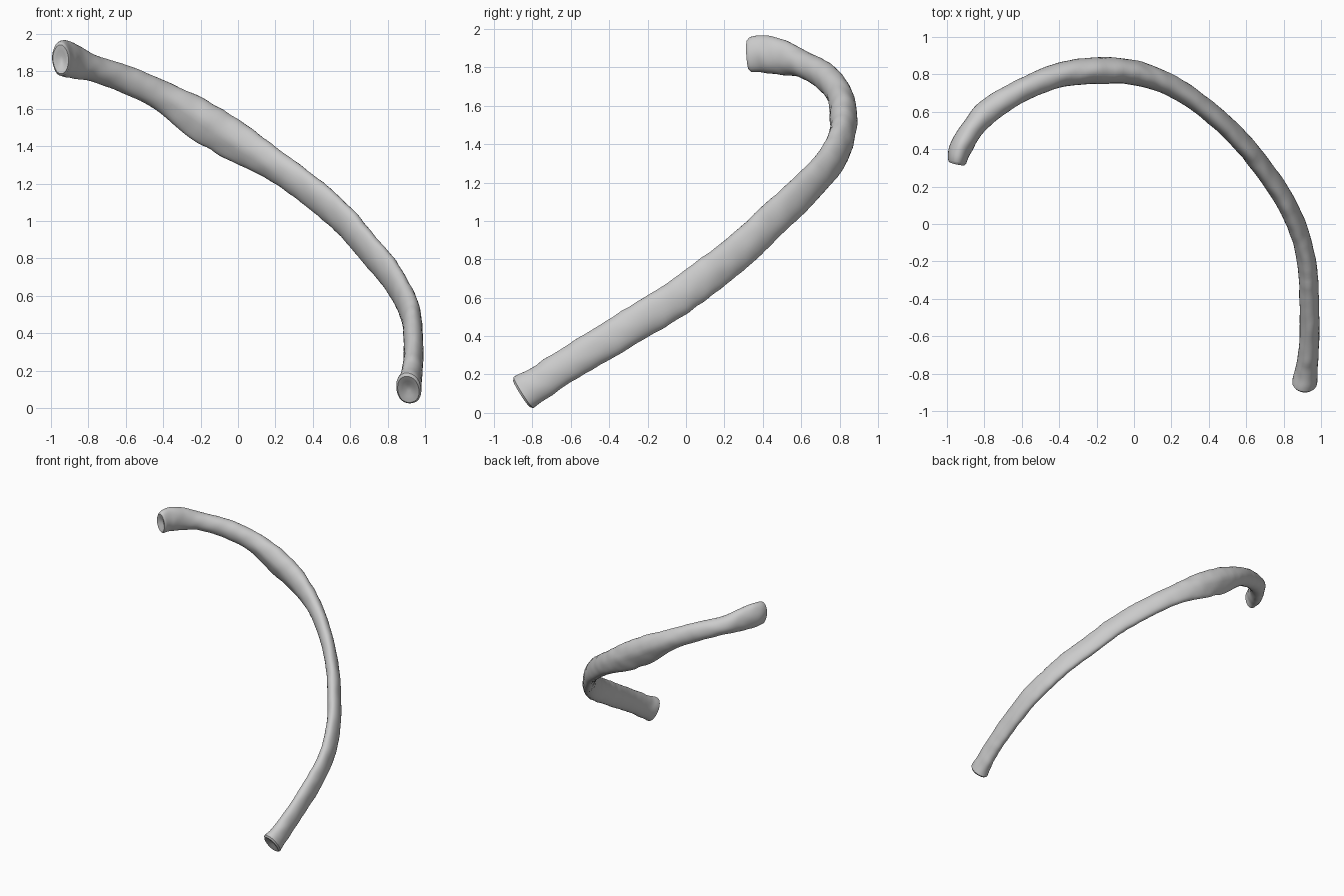
import bpy, bmesh, math
from mathutils import Vector, noise

cube = bpy.data.objects.get("Cube")
if cube:
    bpy.data.objects.remove(cube, do_unlink=True)

SIDES = 28
STEPS = 9

# Stations along the bone: x, y, z, half thickness, half height, roll, lower edge thinning
STATIONS = [
    (-.945, .335, 1.865, .050, .088, 0, 0),
    (-.925, .41, 1.868, .060, .098, 0, 0),
    (-.86, .515, 1.847, .060, .088, 0, 0),
    (-.77, .61, 1.815, .066, .070, 0, 0),
    (-.60, .715, 1.758, .061, .075, 0, 0),
    (-.40, .795, 1.665, .065, .081, 0, .1),
    (-.20, .82, 1.540, .072, .108, 0, .45),
    (.00, .81, 1.418, .066, .106, -5, .35),
    (.20, .74, 1.295, .056, .088, -10, .1),
    (.40, .605, 1.150, .051, .088, -12, 0),
    (.57, .445, 1.000, .050, .090, -12, 0),
    (.70, .285, .850, .050, .092, -12, 0),
    (.81, .12, .720, .050, .094, -10, 0),
    (.885, -.05, .595, .050, .095, -6, 0),
    (.925, -.22, .490, .051, .094, 0, 0),
    (.938, -.42, .370, .052, .091, 0, 0),
    (.937, -.62, .250, .053, .088, 0, 0),
    (.925, -.76, .160, .058, .090, 0, 0),
    (.912, -.845, .105, .068, .098, 0, 0),
]


def spline(a, b, c, d, t):
    """Smooth interpolation between b and c."""
    return [.5 * (2 * q + (r - p) * t + (2 * p - 5 * q + 4 * r - s) * t * t
                  + (3 * q - p - 3 * r + s) * t ** 3)
            for p, q, r, s in zip(a, b, c, d)]


def sample_stations():
    last = len(STATIONS) - 1
    out = []
    for i in range(last):
        a, d = STATIONS[max(i - 1, 0)], STATIONS[min(i + 2, last)]
        for k in range(STEPS):
            out.append(spline(a, STATIONS[i], STATIONS[i + 1], d, k / STEPS))
    out.append(list(STATIONS[last]))
    return out


def ring_points(s, tangent):
    """Oval section square to the path, upright unless rolled."""
    centre = Vector(s[:3])
    thick, high, roll, thin = s[3], s[4], math.radians(s[5]), s[6]
    side = Vector((-tangent.y, tangent.x, 0)).normalized()
    up = tangent.cross(side)
    side, up = (side * math.cos(roll) - up * math.sin(roll),
                up * math.cos(roll) + side * math.sin(roll))
    pts = []
    for j in range(SIDES):
        ang = 2 * math.pi * j / SIDES
        c, h = math.cos(ang), math.sin(ang)
        width = thick * (1 - thin * max(0, -h))
        offset = side * (width * c) + up * (high * h)
        # Uneven bony surface
        rough = 1 + .06 * noise.noise((centre + offset) * 14)
        pts.append(centre + offset * rough)
    return pts


def end_cap(bm, ring, outward):
    """Rounded rim with a shallow hollow in the end."""
    centre = sum((v.co for v in ring), Vector()) / SIDES
    for scale, push in ((.86, .012), (.5, .006), (.2, -.006)):
        new = [bm.verts.new(centre + (v.co - centre) * scale + outward * push)
               for v in ring] if scale > .8 else \
              [bm.verts.new(centre + (v - centre) * scale + outward * push)
               for v in base]
        if scale > .8:
            base = [v.co.copy() for v in ring]
        for j in range(SIDES):
            k = (j + 1) % SIDES
            bm.faces.new((ring[j], ring[k], new[k], new[j]))
        ring = new
    bm.faces.new(ring)


# Curved bone shaft with flared ends
samples = sample_stations()
path = [Vector(s[:3]) for s in samples]
bm = bmesh.new()
rings, tangents = [], []
for i, s in enumerate(samples):
    t = (path[min(i + 1, len(path) - 1)] - path[max(i - 1, 0)]).normalized()
    tangents.append(t)
    rings.append([bm.verts.new(p) for p in ring_points(s, t)])
for a, b in zip(rings, rings[1:]):
    for j in range(SIDES):
        k = (j + 1) % SIDES
        bm.faces.new((a[j], a[k], b[k], b[j]))
end_cap(bm, rings[0], -tangents[0])
end_cap(bm, rings[-1], tangents[-1])
bmesh.ops.recalc_face_normals(bm, faces=bm.faces)

mesh = bpy.data.meshes.new("rib_bone")
bm.to_mesh(mesh)
bm.free()
rib = bpy.data.objects.new("rib_bone", mesh)
bpy.context.collection.objects.link(rib)

# Plain grey bone colour
grey = bpy.data.materials.new("bone_grey")
grey.use_nodes = True
colour = (.6, .6, .6, 1)
grey.diffuse_color = colour
grey.node_tree.nodes["Principled BSDF"].inputs["Base Color"].default_value = colour
mesh.materials.append(grey)

bpy.context.view_layer.objects.active = rib
rib.select_set(True)
bpy.ops.object.shade_smooth_by_angle(angle=math.radians(40))
